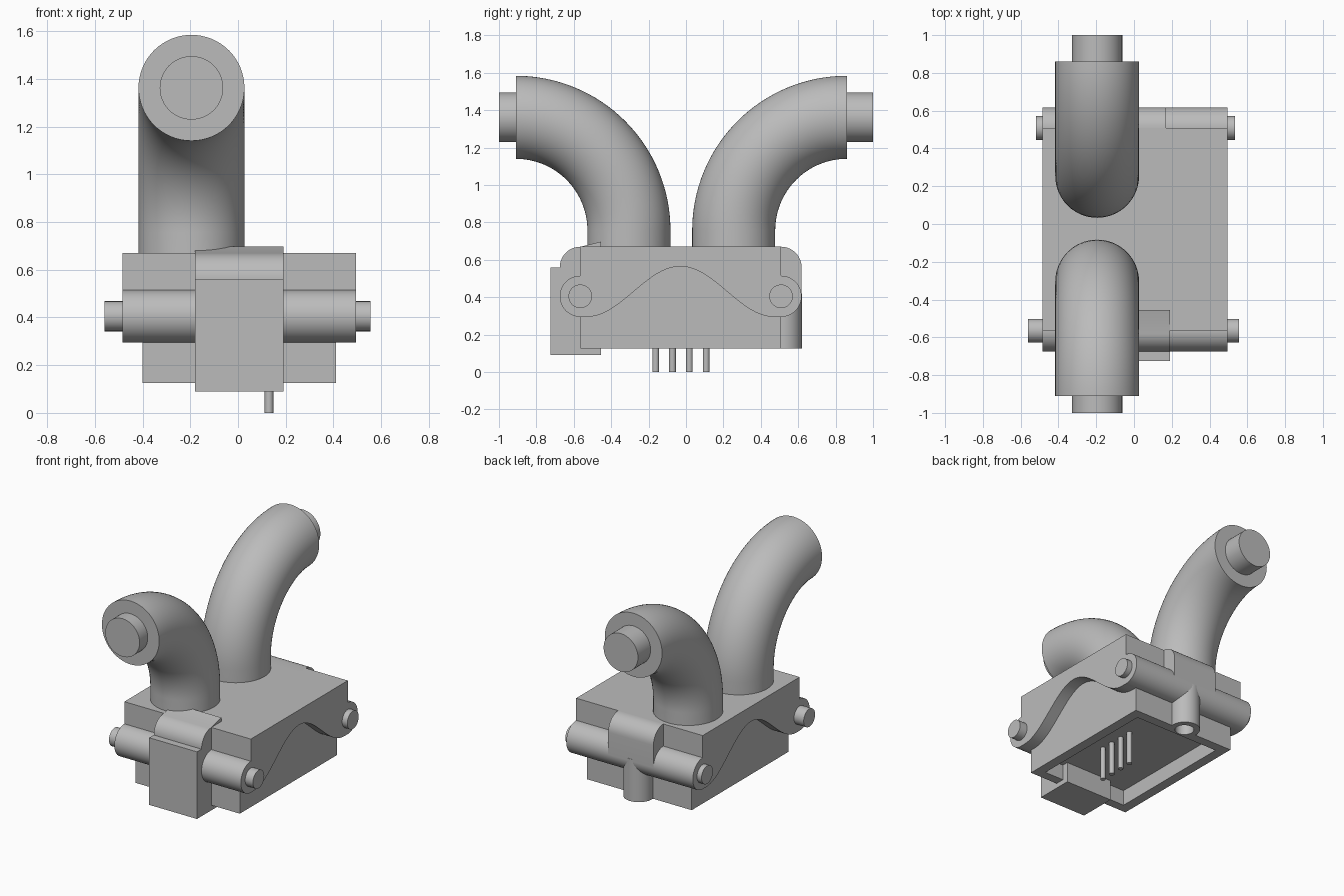
import bpy, bmesh, math
from mathutils import Matrix, Vector

cube = bpy.data.objects.get("Cube")
if cube:
    bpy.data.objects.remove(cube, do_unlink=True)

grey = bpy.data.materials.new("plain_grey")
grey.use_nodes = True
colour = (0.5, 0.5, 0.5, 1)
grey.diffuse_color = colour
grey.node_tree.nodes["Principled BSDF"].inputs["Base Color"].default_value = colour


def finish(name, bm):
    bmesh.ops.recalc_face_normals(bm, faces=bm.faces)
    mesh = bpy.data.meshes.new(name)
    bm.to_mesh(mesh)
    bm.free()
    mesh.materials.append(grey)
    obj = bpy.data.objects.new(name, mesh)
    bpy.context.collection.objects.link(obj)
    smooth(obj)
    return obj


def smooth(obj):
    bpy.ops.object.select_all(action='DESELECT')
    obj.select_set(True)
    bpy.context.view_layer.objects.active = obj
    bpy.ops.object.shade_smooth_by_angle(angle=math.radians(35))


def prism(name, profile, x0, x1):
    """Extrude a (y, z) outline along x."""
    bm = bmesh.new()
    face = bm.faces.new([bm.verts.new((x0, y, z)) for y, z in profile])
    ext = bmesh.ops.extrude_face_region(bm, geom=[face])
    verts = [v for v in ext["geom"] if isinstance(v, bmesh.types.BMVert)]
    bmesh.ops.translate(bm, verts=verts, vec=(x1 - x0, 0, 0))
    return finish(name, bm)


def box(name, x0, x1, y0, y1, z0, z1):
    return prism(name, [(y0, z0), (y1, z0), (y1, z1), (y0, z1)], x0, x1)


def rod(name, start, end, radius, sides=48):
    a, b = Vector(start), Vector(end)
    turn = (b - a).to_track_quat('Z', 'Y').to_matrix().to_4x4()
    bm = bmesh.new()
    bmesh.ops.create_cone(bm, cap_ends=True, segments=sides, radius1=radius, radius2=radius,
                          depth=(b - a).length, matrix=Matrix.Translation((a + b) / 2) @ turn)
    return finish(name, bm)


def arc(cy, cz, r, a0, a1, n=10):
    steps = [math.radians(a0 + (a1 - a0) * i / n) for i in range(n + 1)]
    return [(cy + r * math.cos(a), cz + r * math.sin(a)) for a in steps]


def boolean(target, cutter, operation):
    mod = target.modifiers.new("bool", 'BOOLEAN')
    mod.operation, mod.solver, mod.object = operation, 'EXACT', cutter
    bpy.context.view_layer.objects.active = target
    bpy.ops.object.modifier_apply(modifier=mod.name)
    bpy.data.objects.remove(cutter, do_unlink=True)


FRONT, BACK, TOP, AXLE = -0.565, 0.508, 0.67, 0.405
LEFT, RIGHT = 0.495, -0.485

# Housing with an open underside and a vertical channel on the back wall
housing = box("housing", -0.40, 0.41, FRONT, BACK, 0.125, TOP - 0.01)
boolean(housing, rod("channel", (0, 0.52, 0.125), (0, 0.52, 0.42), 0.1), 'UNION')
boolean(housing, box("cavity_cutter", -0.33, 0.34, -0.5, 0.44, 0, 0.235), 'DIFFERENCE')
boolean(housing, rod("channel_cutter", (0, 0.515, 0), (0, 0.515, 0.235), 0.062), 'DIFFERENCE')
smooth(housing)

# Wide upper body with the wavy lower edge
wave = []
for i in range(41):
    y = 0.47 - i / 40
    wave.append((y, 0.43 + 0.135 * math.cos(math.tau * (y + 0.03))))
prism("upper_body", [(FRONT, TOP), (BACK, TOP), (BACK, 0.295)] + wave + [(FRONT, 0.295)],
      RIGHT, LEFT)

# Cross bars and their end pins
for side, y, pin0, pin1 in (("front", FRONT, -0.56, 0.555), ("back", BACK, -0.52, 0.535)):
    rod(side + "_bar", (RIGHT, y, AXLE), (LEFT, y, AXLE), 0.11)
    rod(side + "_bar_pin", (pin0, y, AXLE), (pin1, y, AXLE), 0.063)

# Front latch block with its rounded cap and raised lip
box("front_latch", -0.18, 0.19, -0.725, -0.455, 0.09, 0.56)
prism("front_latch_cap", [(-0.455, 0.5), (-0.455, 0.697)] + arc(-0.565, 0.56, 0.11, 90, 180)
      + [(-0.675, 0.5)], -0.18, 0.19)

# Rounded hood on the back
prism("back_hood", [(0.45, AXLE), (0.618, AXLE)] + arc(0.508, 0.56, 0.11, 0, 90)
      + [(0.45, TOP)], -0.18, 0.17)

# Contact pins under the housing
for i in range(4):
    y = -0.162 + 0.09 * i
    rod("contact_pin_%d" % (i + 1), (0.13, y, 0), (0.13, y, 0.26), 0.018, 20)


def pipe(name, y0, direction, tip):
    """Sweep a circle up and over a quarter bend, then add the end stub."""
    x, r, bend, z0 = -0.195, 0.222, 0.605, 0.757
    path = [(y0, TOP - 0.02, 0)]
    for i in range(33):
        a = math.pi / 2 * i / 32
        path.append((y0 + direction * bend * (1 - math.cos(a)), z0 + bend * math.sin(a), a))
    bm = bmesh.new()
    rings = []
    for y, z, a in path:
        ring = []
        for k in range(64):
            t = math.tau * k / 64
            c = r * math.cos(t)
            ring.append(bm.verts.new((x + r * math.sin(t), y + direction * c * math.cos(a),
                                      z - c * math.sin(a))))
        rings.append(ring)
    for low, high in zip(rings, rings[1:]):
        for k in range(64):
            n = (k + 1) % 64
            bm.faces.new((low[k], low[n], high[n], high[k]))
    bm.faces.new(rings[0])
    bm.faces.new(rings[-1])
    finish(name, bm)
    end = y0 + direction * bend
    rod(name + "_stub", (x, end - direction * 0.02, z0 + bend), (x, tip, z0 + bend), 0.133)


# Curved pipes
pipe("front_pipe", -0.305, -1, -1.0)
pipe("back_pipe", 0.255, 1, 1.0)
